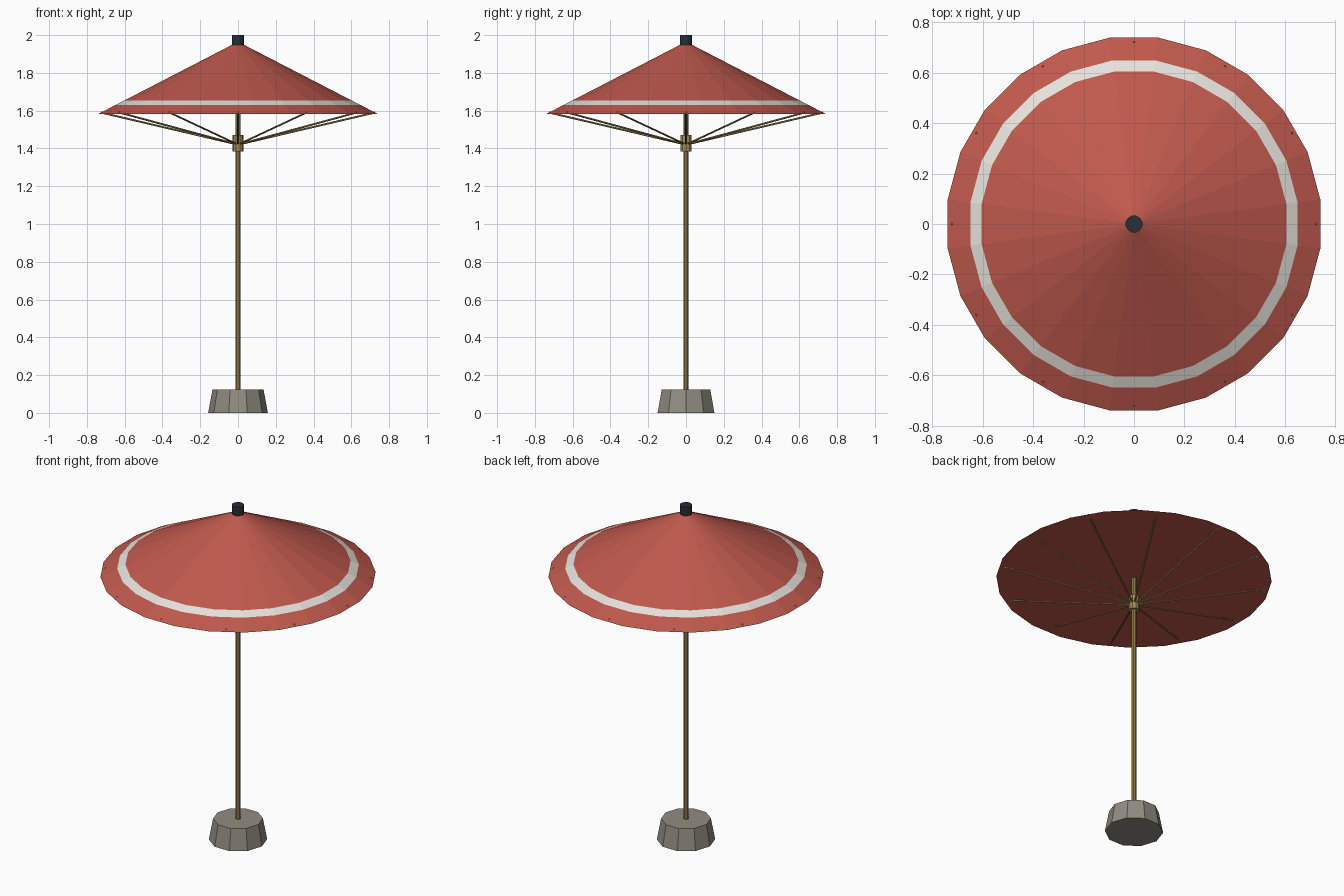
import bpy
import bmesh
from math import pi, cos, sin
from mathutils import Vector, Matrix

cube = bpy.data.objects.get("Cube")
if cube:
    bpy.data.objects.remove(cube, do_unlink=True)


def linear(hex_code):
    """Hex sRGB to a linear RGBA tuple."""
    out = []
    for i in (0, 2, 4):
        c = int(hex_code[i:i + 2], 16) / 255
        out.append(c / 12.92 if c <= 0.04045 else ((c + 0.055) / 1.055) ** 2.4)
    return (*out, 1.0)


def material(name, hex_code):
    mat = bpy.data.materials.new(name)
    mat.use_nodes = True
    mat.diffuse_color = linear(hex_code)
    mat.node_tree.nodes["Principled BSDF"].inputs["Base Color"].default_value = linear(hex_code)
    return mat


def finish(name, bm, *mats):
    bmesh.ops.recalc_face_normals(bm, faces=bm.faces)
    mesh = bpy.data.meshes.new(name)
    bm.to_mesh(mesh)
    bm.free()
    obj = bpy.data.objects.new(name, mesh)
    bpy.context.collection.objects.link(obj)
    for mat in mats:
        mesh.materials.append(mat)
    return obj


def lathe(profile, sides, turn=0.0):
    """Faceted solid from (radius, height) rings, bottom to top, capped."""
    bm = bmesh.new()
    rings = []
    for r, z in profile:
        angles = [turn + 2 * pi * i / sides for i in range(sides)]
        rings.append([bm.verts.new((r * cos(a), r * sin(a), z)) for a in angles])
    for low, high in zip(rings, rings[1:]):
        for i in range(sides):
            j = (i + 1) % sides
            bm.faces.new((low[i], low[j], high[j], high[i]))
    bm.faces.new(rings[0])
    bm.faces.new(rings[-1])
    return bm


red = material("canopy red", "C0594D")
white = material("stripe off white", "E6E1DB")
brass = material("pole brass", "A88B58")
stone = material("base stone", "918C81")
dark = material("finial dark slate", "2B2E37")

# Weighted base and pole
finish("base", lathe([(0.158, 0), (0.135, 0.125)], 10), stone)
finish("pole", lathe([(0.014, 0.1), (0.014, 1.94)], 10), brass)

# Sliding hub that carries the ribs
finish("hub", lathe([(0.03, 1.385), (0.03, 1.47)], 10), brass)

# Canopy cone with a closed underside and a painted band
RIM, BAND_OUT, BAND_IN = 0.746, 0.655, 0.61
RIM_Z, APEX_Z = 1.583, 1.965


def cone_z(r):
    return APEX_Z - (APEX_Z - RIM_Z) * r / RIM


bm = lathe([(r, cone_z(r)) for r in (RIM, BAND_OUT, BAND_IN, 0.01)], 24, pi / 24)
for face in bm.faces:
    radii = [v.co.xy.length for v in face.verts]
    if max(radii) < BAND_OUT + 0.01 and BAND_IN - 0.01 < min(radii):
        face.material_index = 1
finish("canopy", bm, red, white)

# Finial on the peak
finish("finial", lathe([(0.034, 1.945), (0.034, 2.0)], 12, pi / 12), dark)

# Twelve ribs from the hub to just inside the rim
bm = bmesh.new()
for i in range(12):
    out = Vector((cos(i * pi / 6), sin(i * pi / 6), 0))
    start = out * 0.02 + Vector((0, 0, 1.425))
    end = out * 0.725 + Vector((0, 0, 1.59))
    axis = end - start
    place = Matrix.Translation((start + end) / 2) @ axis.to_track_quat("Z", "Y").to_matrix().to_4x4()
    bmesh.ops.create_cone(bm, cap_ends=True, segments=6, radius1=0.005, radius2=0.005,
                          depth=axis.length, matrix=place)
finish("ribs", bm, brass)
